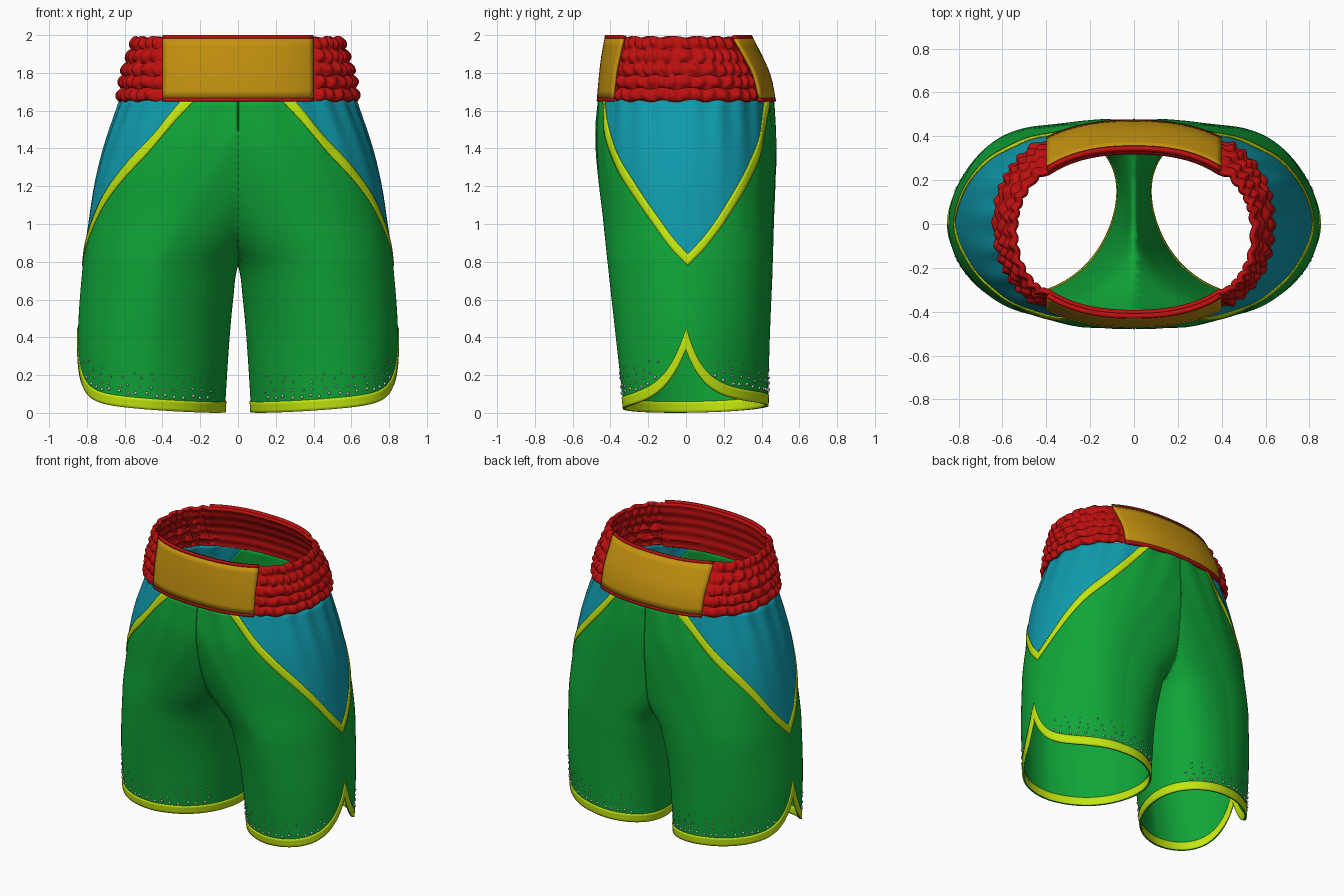
import bpy, bmesh, math, random
from mathutils import Vector, Matrix

if "Cube" in bpy.data.objects:
    bpy.data.objects.remove(bpy.data.objects["Cube"])

random.seed(4)
PI = math.pi


def material(name, rgb):
    m = bpy.data.materials.new(name)
    m.diffuse_color = (*rgb, 1)
    m.use_nodes = True
    m.node_tree.nodes["Principled BSDF"].inputs["Base Color"].default_value = m.diffuse_color
    return m


GREEN = material("green", (0.005, 0.38, 0.04))
TEAL = material("teal", (0.005, 0.33, 0.42))
LIME = material("lime", (0.55, 0.80, 0.005))
RED = material("red", (0.52, 0.005, 0.005))
GOLD = material("gold", (0.56, 0.29, 0.005))
SILVER = material("silver", (0.62, 0.62, 0.66))


def curve(*pts):
    """Smooth interpolation through (t, value) points."""
    def tangent(i):
        a, b = pts[max(i - 1, 0)], pts[min(i + 1, len(pts) - 1)]
        return (b[1] - a[1]) / (b[0] - a[0])

    def f(t):
        t = min(max(t, pts[0][0]), pts[-1][0])
        i = next(k for k in range(len(pts) - 1) if t <= pts[k + 1][0])
        (t0, v0), (t1, v1) = pts[i], pts[i + 1]
        h = t1 - t0
        s = (t - t0) / h
        return (v0 * (1 + 2 * s) * (1 - s) ** 2 + v1 * s * s * (3 - 2 * s)
                + h * (tangent(i) * s * (1 - s) ** 2 - tangent(i + 1) * s * s * (1 - s)))
    return f


def spow(v, e):
    return math.copysign(abs(v) ** e, v)


# Leg outline by height: inner and outer x, front and back y
x_in = curve((0, .07), (.4, .042), (.6, .024), (.78, 0), (.87, -.06), (1.0, -.17), (1.2, -.35), (1.4, -.51), (1.66, -.62))
x_out = curve((0, .83), (.4, .845), (.8, .82), (1.0, .795), (1.2, .765), (1.4, .715), (1.66, .62))
y_front = curve((0, -.325), (.5, -.38), (1.0, -.435), (1.4, -.48), (1.66, -.465))
y_back = curve((0, .42), (.5, .44), (1.0, .46), (1.4, .475), (1.66, .46))


def leg(a, z, off=0):
    """Point on one leg at angle a (0 = outer side, negative = front)."""
    k = min(max((z - .7) / .95, 0), 1)
    c = math.cos(a)
    inner = max(0, -c) * math.exp(-((z - .95) / .3) ** 2)
    e = 2 / (2 + .22 * k + 1.2 * inner)
    cx, rx = (x_in(z) + x_out(z)) / 2, (x_out(z) - x_in(z)) / 2 + off
    cy, ry = (y_front(z) + y_back(z)) / 2, (y_back(z) - y_front(z)) / 2 + off
    fold = 1 + .012 * k ** 3 * math.sin(22 * a) + .006 * math.sin(5 * a + 4 * z)
    skew = .055 * max(0, 1 - z) if c > 0 else .09 * (1 - k)
    return Vector((cx + rx * fold * spow(c, e),
                   cy + ry * fold * spow(math.sin(a), e) - skew * c, z))


# Waistband outline
w_x = curve((1.64, .625), (1.8, .60), (1.9, .565), (2.0, .535))
w_f = curve((1.64, -.46), (1.85, -.44), (2.0, -.415))
w_b = curve((1.64, .465), (1.8, .43), (2.0, .335))
phase = [random.uniform(0, 6) for _ in range(6)]
E = 2 / 2.3


def band(a, z, off=0):
    cy, ry = (w_f(z) + w_b(z)) / 2, (w_b(z) - w_f(z)) / 2 + off
    return Vector(((w_x(z) + off) * spow(math.cos(a), E), cy + ry * spow(math.sin(a), E), z))


def gathered(a, z, off=0):
    """Waistband with rows of elastic puffs, flatter behind the two panels."""
    t = (z - 1.65) / .345 * 5
    row = min(max(int(t), 0), 4)
    mask = min(max((abs(band(a, z).x) - .395) / .035, 0), 1)
    puff = abs(math.sin(PI * t)) ** .6
    ruffle = math.sin(46 * a + phase[row] + 1.8 * math.sin(7 * a + row) + .5 * math.sin(3 * t))
    p = band(a, z, mask * puff * (.022 + .009 * ruffle) - (1 - mask) * .01 * (1 - puff))
    p.z += mask * .005 * math.sin(23 * a + phase[row + 1])
    return p


def waist_patch(side):
    """Straight edged rectangle on the waistband; u is x, side is -1 front, 1 back."""
    def f(u, z, off):
        c = spow(u / (w_x(z) + off), 1 / E)
        return band(side * math.acos(c), z, off)
    return f


def link(name, data, mat):
    ob = bpy.data.objects.new(name, data)
    bpy.context.collection.objects.link(ob)
    data.materials.append(mat)
    return ob


def finish(name, bm, mat, thickness=0, mirror=False):
    me = bpy.data.meshes.new(name)
    bmesh.ops.recalc_face_normals(bm, faces=bm.faces) if not thickness else None
    bm.to_mesh(me)
    bm.free()
    ob = link(name, me, mat)
    if mirror:
        ob.modifiers.new("mirror", 'MIRROR').merge_threshold = .0005
    if thickness:
        s = ob.modifiers.new("cloth", 'SOLIDIFY')
        s.thickness, s.offset = thickness, -1
    bpy.ops.object.select_all(action='DESELECT')
    bpy.context.view_layer.objects.active = ob
    ob.select_set(True)
    bpy.ops.object.shade_smooth_by_angle(angle=math.radians(50))


def panel(name, surf, angles, lo, hi, rows, mat, off=0, half=True, **kw):
    """Grid of cloth on a surface between two height curves."""
    bm = bmesh.new()
    g = [[bm.verts.new(surf(a, lo(a) + (hi(a) - lo(a)) * j / rows, off))
          for j in range(rows + 1)] for a in angles]
    for p, q in zip(g, g[1:]):
        for j in range(rows):
            bm.faces.new((p[j], q[j], q[j + 1], p[j + 1]))
    bmesh.ops.remove_doubles(bm, verts=bm.verts, dist=.0002)
    if half:
        bmesh.ops.bisect_plane(bm, geom=bm.verts[:] + bm.edges[:] + bm.faces[:],
                               plane_co=(0, 0, 0), plane_no=(1, 0, 0), clear_inner=True)
    finish(name, bm, mat, mirror=half, **kw)


def spread(lim, n, power=1.0):
    return [lim * spow(2 * i / n - 1, power) for i in range(n + 1)]


# Height curves: hem with side slit, trim top, and V shaped side panel
TOP = 1.66


def hem(a):
    return .004 + .025 * (1 + math.cos(a)) + .014 * math.sin(a) + .28 * math.exp(-abs(a) / .27)


def hem_top(a):
    return hem(a) + .058 + .06 * math.exp(-abs(a) / .15)


v_edge = curve((0, .81), (.22, .92), (.6, 1.17), (.94, 1.41), (1.18, TOP))


def vee(a):
    return v_edge(abs(a))


# Shorts
ring = spread(PI, 144, 1.3)
panel("short_legs", leg, ring, hem, vee, 46, GREEN, thickness=.008)
panel("side_panels", leg, spread(1.18, 60), vee, lambda a: TOP, 20, TEAL, thickness=.008)
panel("hem_trim", leg, ring, hem, hem_top, 4, LIME, thickness=.016, off=.005)
panel("side_panel_trim", leg, spread(1.24, 80),
      lambda a: min(vee(a) - .03 - .025 * abs(a) + max(0, abs(a) - 1.18) * 1.1, TOP),
      lambda a: min(vee(a) + .03 + .025 * abs(a), TOP), 3, LIME, thickness=.006, off=.005)

# Waistband with front and back panels and their edge piping
panel("waistband", gathered, spread(PI, 420), lambda a: 1.65, lambda a: 1.99, 40, RED,
      half=False, thickness=.022)
for name, side in (("front", -1), ("back", 1)):
    xs = [-side * x for x in spread(.4, 32)]
    patch = waist_patch(side)
    panel(name + "_waist_panel", patch, xs, lambda a: 1.668, lambda a: 1.982, 8,
          GOLD, half=False, off=.014, thickness=.014)
    for edge, z in (("top", 1.982), ("bottom", 1.65)):
        panel(f"{name}_{edge}_piping", patch, xs, lambda a: z, lambda a: z + .018, 2, RED,
              half=False, off=.014, thickness=.022)

# Centre seams, found where the leg surface meets x = 0
for name, sgn, low in (("front_seam", -1, .86), ("back_seam", 1, .9)):
    cu = bpy.data.curves.new(name, 'CURVE')
    cu.dimensions, cu.bevel_depth, cu.bevel_resolution = '3D', .004, 1
    sp = cu.splines.new('POLY')
    sp.points.add(23)
    for i, pt in enumerate(sp.points):
        z = low + (1.65 - low) * i / 23
        a0, a1 = .5, PI
        for _ in range(20):
            m = (a0 + a1) / 2
            a0, a1 = (m, a1) if leg(sgn * m, z).x > 0 else (a0, m)
        pt.co = (*leg(sgn * a0, z), 1)
    link(name, cu, GREEN)

# Studs scattered above the hem, thinning upwards
bm = bmesh.new()
for sgn in (-1, 1):
    for row, (count, size) in enumerate(((16, .009), (14, .007), (11, .006), (8, .005))):
        for i in range(count):
            a = sgn * (.42 + 2.1 * (i + .5 * (row % 2) + random.uniform(-.2, .2)) / count)
            p = leg(a, hem_top(a) + .022 + .038 * row + random.uniform(-.008, .008), .002)
            bmesh.ops.create_icosphere(bm, subdivisions=1, radius=size, matrix=Matrix.Translation(p))
finish("hem_studs", bm, SILVER, mirror=True)
